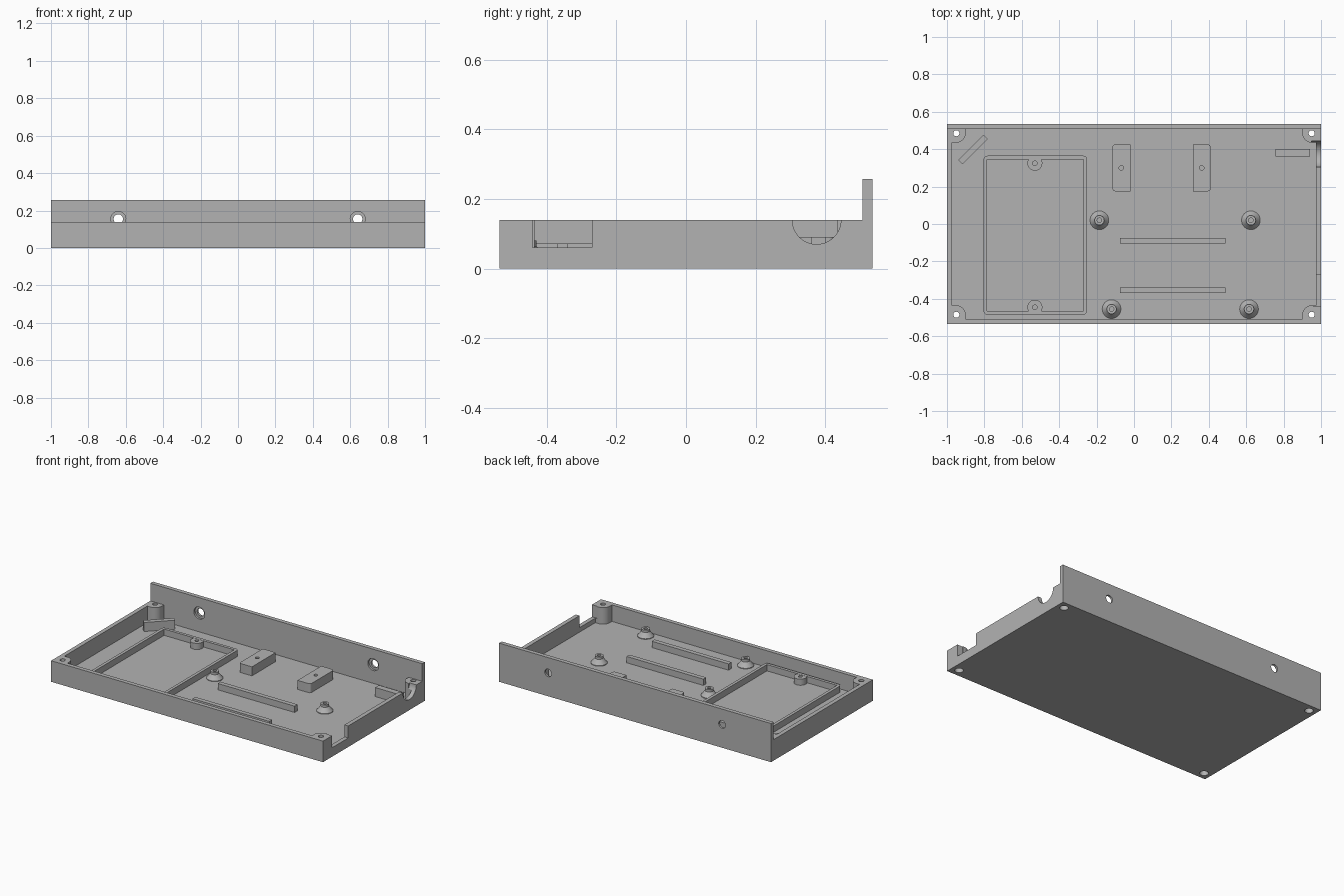
import bpy, bmesh
from math import sin, cos, pi, radians
from mathutils import Matrix

if "Cube" in bpy.data.objects:
    bpy.data.objects.remove(bpy.data.objects["Cube"])

grey = bpy.data.materials.new("plain grey")
grey.use_nodes = True
colour = (0.45, 0.45, 0.45, 1)
grey.diffuse_color = colour
grey.node_tree.nodes["Principled BSDF"].inputs["Base Color"].default_value = colour

X, Y, WALL, FLOOR, RIM, TOP = 1.0, 0.535, 0.028, 0.03, 0.14, 0.257
SINK = FLOOR - 0.005   # parts are sunk slightly into the floor


def make(name, bm):
    bmesh.ops.recalc_face_normals(bm, faces=bm.faces)
    mesh = bpy.data.meshes.new(name)
    bm.to_mesh(mesh)
    bm.free()
    mesh.materials.append(grey)
    ob = bpy.data.objects.new(name, mesh)
    bpy.context.scene.collection.objects.link(ob)
    return ob


def prism(name, outline, z0, z1):
    bm = bmesh.new()
    face = bm.faces.new([bm.verts.new((x, y, z0)) for x, y in outline])
    ext = bmesh.ops.extrude_face_region(bm, geom=[face])
    top = [v for v in ext["geom"] if isinstance(v, bmesh.types.BMVert)]
    bmesh.ops.translate(bm, verts=top, vec=(0, 0, z1 - z0))
    return make(name, bm)


def box(name, x0, x1, y0, y1, z0, z1):
    return prism(name, [(x0, y0), (x1, y0), (x1, y1), (x0, y1)], z0, z1)


def cone(name, centre, r1, r2, depth, axis="Z", segments=32):
    bm = bmesh.new()
    bmesh.ops.create_cone(bm, cap_ends=True, segments=segments,
                          radius1=r1, radius2=r2, depth=depth)
    turn = {"Z": Matrix(), "X": Matrix.Rotation(pi / 2, 4, "Y"),
            "Y": Matrix.Rotation(-pi / 2, 4, "X")}[axis]
    bm.transform(Matrix.Translation(centre) @ turn)
    return make(name, bm)


def smooth(ob):
    bpy.ops.object.select_all(action="DESELECT")
    ob.select_set(True)
    bpy.context.view_layer.objects.active = ob
    bpy.ops.object.shade_smooth_by_angle(angle=radians(30))


def combine(ob, others, operation="DIFFERENCE"):
    for other in others:
        bpy.context.view_layer.objects.active = ob
        mod = ob.modifiers.new("cut", "BOOLEAN")
        mod.operation, mod.solver, mod.object = operation, "EXACT", other
        bpy.ops.object.modifier_apply(modifier=mod.name)
        bpy.data.objects.remove(other)
    smooth(ob)


def rounded(x0, x1, y0, y1, radii):
    # Corner order: front left, front right, back right, back left
    pts = []
    corners = [(x0, y0, 1, 1), (x1, y0, -1, 1), (x1, y1, -1, -1), (x0, y1, 1, -1)]
    for k, ((x, y, sx, sy), r) in enumerate(zip(corners, radii)):
        if r == 0:
            pts.append((x, y))
            continue
        for i in range(7):
            a = pi + k * pi / 2 + i * pi / 12
            pts.append((x + sx * r + r * cos(a), y + sy * r + r * sin(a)))
    return pts


# Cavity outline that leaves rounded screw posts in the corners
px, py, pr = 0.95, 0.485, 0.05
ix, iy = X - WALL, Y - WALL
corner = [(ix, py - pr)]
corner += [(px - pr * sin(i * pi / 24), py - pr * cos(i * pi / 24)) for i in range(13)]
corner += [(px - pr, iy)]
outline = []
for sx, sy in ((1, 1), (-1, 1), (-1, -1), (1, -1)):
    pts = [(sx * x, sy * y) for x, y in corner]
    outline += pts if sx * sy > 0 else pts[::-1]

# Case shell: floor, low walls and a taller back wall
shell = box("case_shell", -X, X, -Y, Y, 0, TOP)
cutters = [
    box("upper_cut", -2, 2, -2, iy, RIM, 1),
    prism("cavity", outline, FLOOR, RIM + 0.05),
    box("port_notch", 0.96, 1.1, -0.44, -0.27, 0.06, 0.3),
    cone("large_port", (1.0, 0.375, RIM), 0.07, 0.07, 0.1, "X", 48),
    cone("small_port", (1.0, 0.215, RIM), 0.03, 0.03, 0.1, "X"),
]
for sx in (-1, 1):
    cutters.append(cone("wall_hole", (sx * 0.64, Y, 0.155), 0.025, 0.025, 0.2, "Y"))
    cutters.append(cone("wall_recess", (sx * 0.64, iy, 0.155), 0.04, 0.04, 0.028, "Y"))
    for sy in (-1, 1):
        cutters.append(cone("post_hole", (sx * px, sy * py, 0.1), 0.016, 0.016, 0.4))
        cutters.append(cone("post_recess", (sx * px, sy * py, 0), 0.026, 0.026, 0.16))
combine(shell, cutters)

# Battery tray rim with two screw lugs
tray = prism("tray_rim", rounded(-0.805, -0.25, -0.485, 0.365, [0.022] * 4), SINK, 0.072)
combine(tray, [box("tray_inside", -0.785, -0.27, -0.465, 0.345, 0, 0.2)])
for name, y, s in (("back_lug", 0.325, 1), ("front_lug", -0.445, -1)):
    lug = cone(name, (-0.53, y, (SINK + 0.071) / 2), 0.04, 0.04, 0.071 - SINK)
    combine(lug, [cone("lug_hole", (-0.53, y, 0.08), 0.012, 0.012, 0.08)])

# Mounting blocks with pilot holes
for name, x, radii in (("left_block", -0.115, (0.015, 0, 0, 0.015)),
                       ("right_block", 0.315, (0, 0.015, 0.015, 0))):
    block = prism(name, rounded(x, x + 0.095, 0.175, 0.425, radii), SINK, 0.09)
    combine(block, [cone("block_hole", (x + 0.047, 0.3, 0.09), 0.012, 0.012, 0.08)])

# Board rails and retaining plates
box("back_rail", -0.075, 0.49, -0.105, -0.075, SINK, 0.072)
box("front_rail", -0.075, 0.49, -0.37, -0.34, SINK, 0.072)
box("port_plate", 0.757, 0.942, 0.36, 0.4, SINK, 0.09)
brace = box("corner_brace", -0.095, 0.095, -0.016, 0.016, SINK, 0.09)
brace.data.transform(Matrix.Translation((-0.86, 0.398, 0)) @ Matrix.Rotation(pi / 4, 4, "Z"))

# Flared standoffs, a turned profile with a hollow centre
profile = [(0.05, SINK), (0.05, 0.034), (0.04, 0.045), (0.031, 0.058), (0.026, 0.064),
           (0.026, 0.08), (0.012, 0.08), (0.012, 0.04), (0, 0.04)]
for i, (x, y) in enumerate(((-0.185, 0.02), (0.625, 0.02), (-0.12, -0.455), (0.615, -0.455))):
    bm = bmesh.new()
    verts = [bm.verts.new((r, 0, z)) for r, z in profile]
    edges = [bm.edges.new(pair) for pair in zip(verts, verts[1:])]
    bmesh.ops.spin(bm, geom=verts + edges, cent=(0, 0, 0), axis=(0, 0, 1),
                   angle=2 * pi, steps=32)
    bmesh.ops.remove_doubles(bm, verts=bm.verts, dist=0.0001)
    bm.transform(Matrix.Translation((x, y, 0)))
    smooth(make(f"standoff_{i + 1}", bm))
